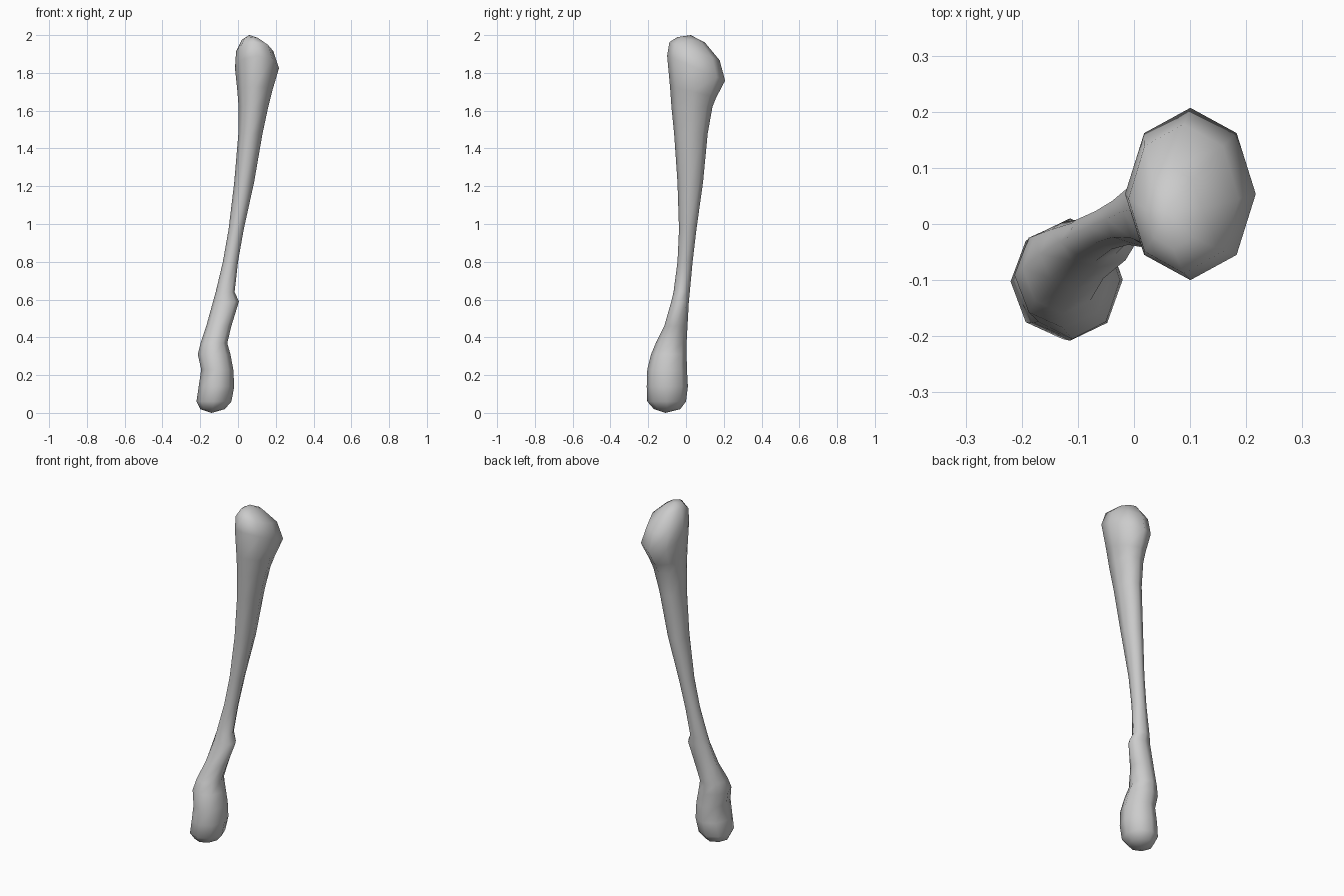
import bpy, bmesh, math

SIDES = 8


def loft(name, rings, caps):
    """Skin elliptical rings (z, x0, x1, y0, y1, tilt along y) between two cap points."""
    bm = bmesh.new()
    loops = []
    for z, x0, x1, y0, y1, tilt in rings:
        cx, cy = (x0 + x1) / 2, (y0 + y1) / 2
        loop = []
        for i in range(SIDES):
            a = 2 * math.pi * i / SIDES
            dy = (y1 - y0) / 2 * math.sin(a)
            loop.append(bm.verts.new((cx + (x1 - x0) / 2 * math.cos(a), cy + dy, z + tilt * dy)))
        loops.append(loop)
    for lo, hi in zip(loops, loops[1:]):
        for i in range(SIDES):
            j = (i + 1) % SIDES
            bm.faces.new((lo[i], lo[j], hi[j], hi[i]))
    for loop, point in zip((loops[0], loops[-1]), caps):
        tip = bm.verts.new(point)
        for i in range(SIDES):
            bm.faces.new((loop[i], loop[(i + 1) % SIDES], tip))
    bmesh.ops.recalc_face_normals(bm, faces=bm.faces)
    mesh = bpy.data.meshes.new(name)
    bm.to_mesh(mesh)
    bm.free()
    for p in mesh.polygons:
        p.use_smooth = True
    obj = bpy.data.objects.new(name, mesh)
    bpy.context.collection.objects.link(obj)
    return obj


# Bone: rounded foot, kinked lower shaft, slim shaft, tilted head
loft("bone", [
    (0.02, -0.20, -0.07, -0.17, -0.03, 0),
    (0.06, -0.22, -0.035, -0.205, 0.0, 0),
    (0.14, -0.208, -0.02, -0.208, 0.01, 0),
    (0.23, -0.195, -0.025, -0.205, 0.005, 0),
    (0.31, -0.213, -0.04, -0.185, 0.003, 0),
    (0.37, -0.198, -0.057, -0.16, 0.003, 0),
    (0.46, -0.168, -0.035, -0.115, 0.008, 0),
    (0.59, -0.132, 0.005, -0.078, 0.015, 0),
    (0.64, -0.118, -0.018, -0.066, 0.02, 0),
    (0.80, -0.08, 0.0, -0.045, 0.035, 0),
    (0.97, -0.05, 0.03, -0.037, 0.055, 0),
    (1.22, -0.02, 0.085, -0.045, 0.09, 0),
    (1.48, 0.002, 0.13, -0.063, 0.115, 0),
    (1.62, 0.003, 0.16, -0.077, 0.14, 0),
    (1.70, -0.003, 0.18, -0.085, 0.16, -0.25),
    (1.825, -0.016, 0.217, -0.10, 0.207, -0.43),
    (1.915, -0.01, 0.187, -0.088, 0.178, -0.36),
    (1.975, 0.02, 0.12, -0.045, 0.10, -0.2),
], [(-0.14, -0.11, 0.0), (0.06, 0.025, 2.0)])
